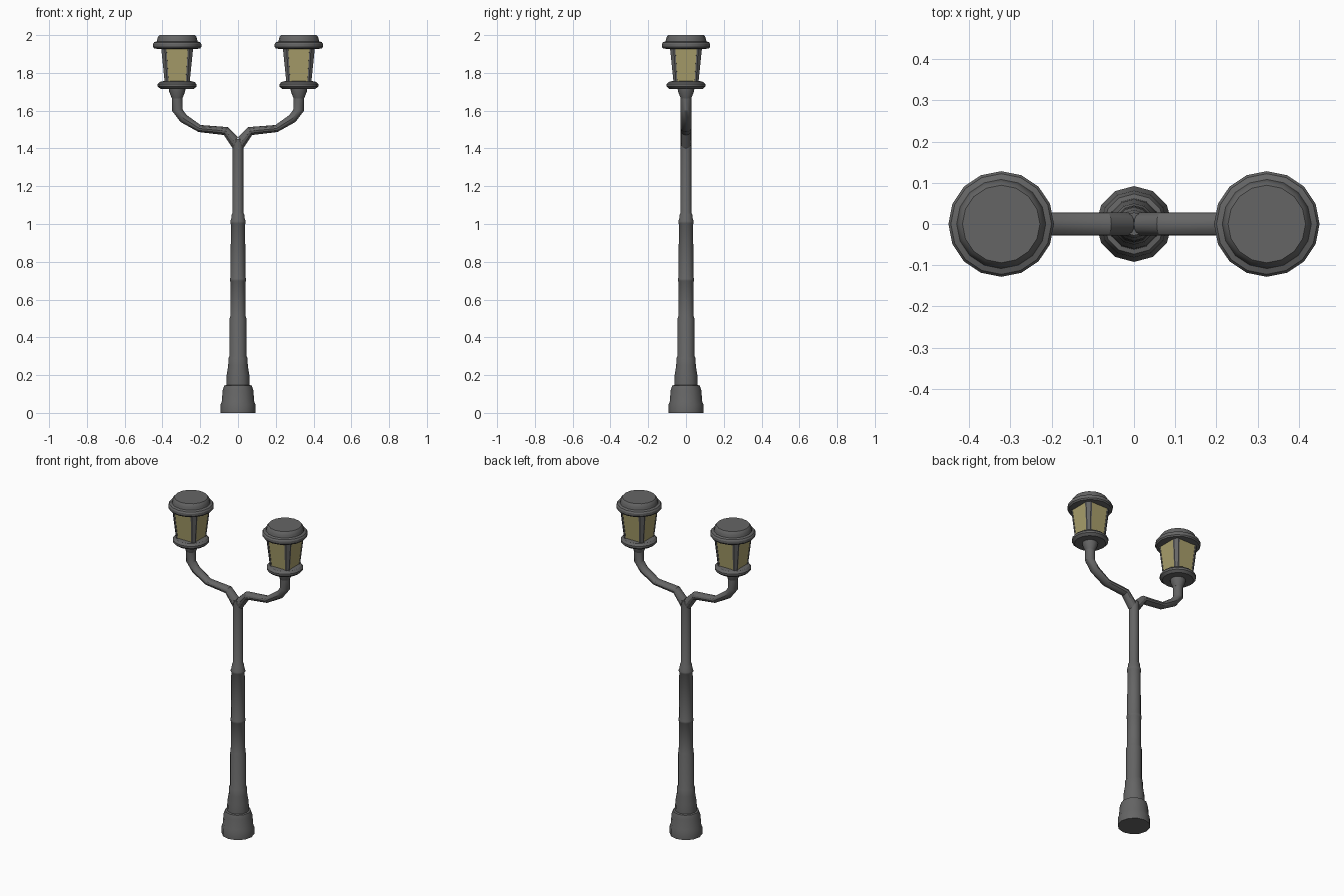
import bpy, bmesh, math
from math import cos, sin, pi, radians

if "Cube" in bpy.data.objects:
    bpy.data.objects.remove(bpy.data.objects["Cube"])


def material(name, rgb):
    m = bpy.data.materials.new(name)
    m.diffuse_color = (*rgb, 1)
    m.use_nodes = True
    m.node_tree.nodes["Principled BSDF"].inputs["Base Color"].default_value = m.diffuse_color
    return m


METAL = material("dark_metal", (0.13, 0.13, 0.13))
GLASS = material("warm_glass", (0.40, 0.35, 0.15))


def loft(name, rings, mat=METAL, smooth=True):
    """Skin a list of equal-length closed rings and cap both ends."""
    bm = bmesh.new()
    vs = [[bm.verts.new(p) for p in r] for r in rings]
    n = len(rings[0])
    for a, b in zip(vs, vs[1:]):
        for i in range(n):
            j = (i + 1) % n
            bm.faces.new((a[i], a[j], b[j], b[i]))
    bm.faces.new(vs[0])
    bm.faces.new(vs[-1])
    bmesh.ops.recalc_face_normals(bm, faces=bm.faces)
    me = bpy.data.meshes.new(name)
    bm.to_mesh(me)
    bm.free()
    me.materials.append(mat)
    ob = bpy.data.objects.new(name, me)
    bpy.context.collection.objects.link(ob)
    if smooth:
        bpy.ops.object.select_all(action='DESELECT')
        ob.select_set(True)
        bpy.context.view_layer.objects.active = ob
        bpy.ops.object.shade_smooth_by_angle(angle=radians(32))
    return ob


def turned(name, profile, sides, x=0):
    """Lathe a (radius, z) profile about a vertical axis at x."""
    return loft(name, [[(x + r * cos(2 * pi * i / sides), r * sin(2 * pi * i / sides), z)
                        for i in range(sides)] for r, z in profile])


# Stepped pole with its base
turned("pole", [
    (.092, 0), (.092, .045), (.086, .06), (.081, .12), (.073, .145), (.062, .147),
    (.060, .20), (.052, .25), (.050, .29), (.045, .30), (.045, .50), (.041, .51),
    (.040, .695), (.043, .70), (.043, .71), (.039, .72), (.038, 1.0), (.041, 1.005),
    (.041, 1.015), (.036, 1.025), (.034, 1.05), (.028, 1.06), (.028, 1.45)], 12)

# Arm rings: inner (x, z) and outer (x, z) edge of each section
ARM = [((0, 1.46), (.028, 1.40)), ((.055, 1.513), (.075, 1.471)),
       ((.198, 1.524), (.209, 1.487)), ((.272, 1.577), (.304, 1.54)),
       ((.294, 1.607), (.350, 1.60)), ((.294, 1.68), (.350, 1.68))]
HALF_DEPTH = 0.028
LAMP_X = 0.322


def arm_ring(a, b, s):
    cx, cz = (a[0] + b[0]) / 2, (a[1] + b[1]) / 2
    hx, hz = (a[0] - b[0]) / 2, (a[1] - b[1]) / 2
    t = [2 * pi * i / 12 for i in range(12)]
    return [(s * (cx + hx * cos(u)), HALF_DEPTH * sin(u), cz + hz * cos(u)) for u in t]


# Lantern body: face half-width w and corner cut c at bottom and top
BODY = [(.065, .053, 1.74), (.085, .065, 1.935)]

for side, s in (("left", -1), ("right", 1)):
    x = s * LAMP_X
    loft(side + "_arm", [arm_ring(a, b, s) for a, b in ARM])

    # Neck and dish below the lantern
    turned(side + "_lantern_dish", [
        (.028, 1.665), (.042, 1.70), (.044, 1.715), (.088, 1.715), (.103, 1.728),
        (.103, 1.74), (.092, 1.752), (.075, 1.756)], 16, x)

    # Domed cap
    turned(side + "_lantern_cap", [
        (.105, 1.927), (.122, 1.93), (.128, 1.938), (.128, 1.953), (.122, 1.962),
        (.108, 1.967), (.105, 1.98), (.101, 1.992), (.094, 2.0)], 16, x)

    # Glass with cut corners, slightly inset
    loft(side + "_lantern_glass", [
        [(x + .97 * p, .97 * q, z) for p, q in
         ((w, -c), (w, c), (c, w), (-c, w), (-w, c), (-w, -c), (-c, -w), (c, -w))]
        for w, c, z in BODY], GLASS, False)

    # Corner posts
    for k in range(4):
        a = k * pi / 2
        loft(f"{side}_lantern_post_{k + 1}", [
            [(x + p * cos(a) - q * sin(a), p * sin(a) + q * cos(a), z) for p, q in
             ((w, c), (c, w), (c - .008, w), (c - .01, w - .015), (w - .015, c - .01), (w, c - .008))]
            for w, c, z in BODY], METAL, False)
